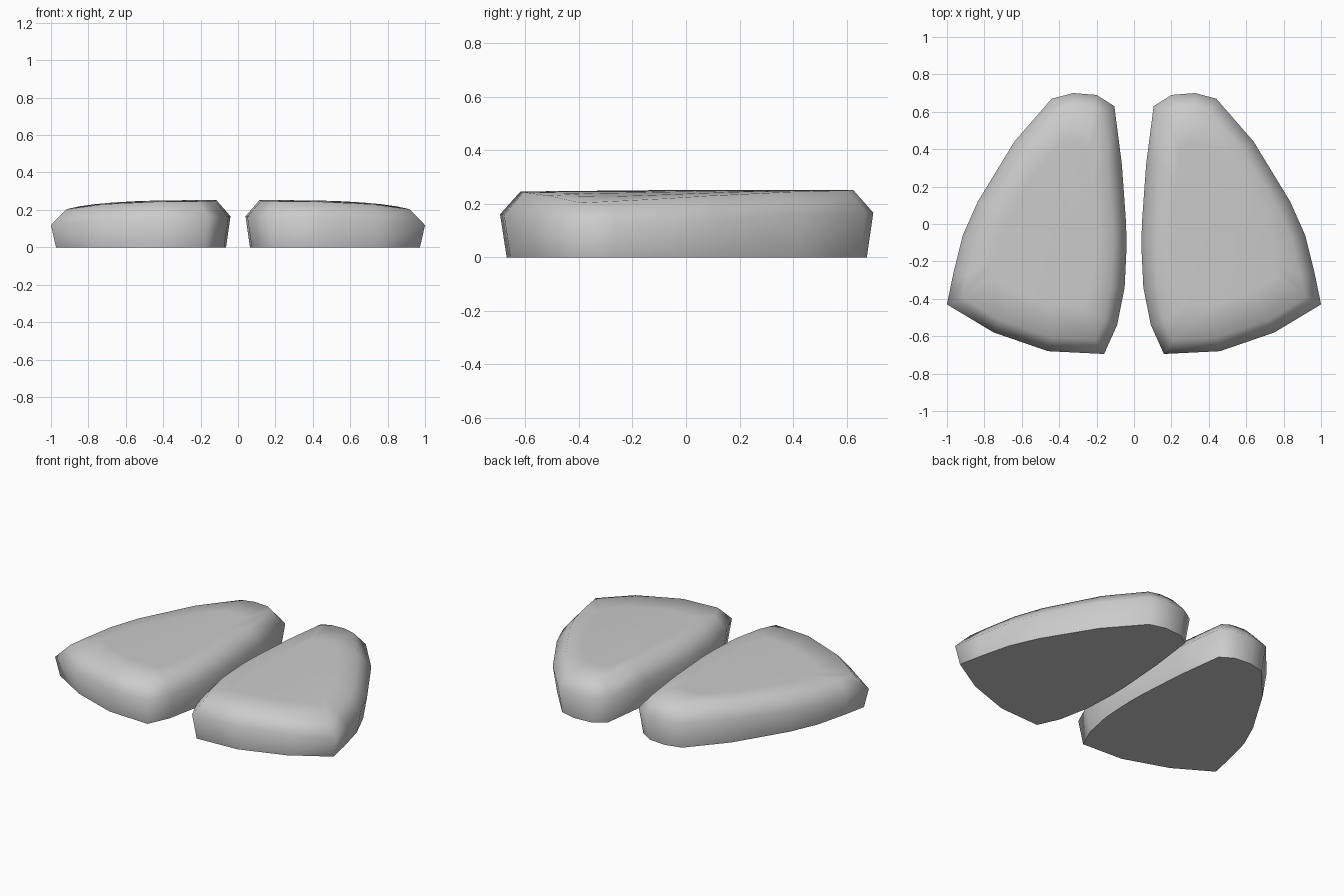
import bpy, bmesh
from mathutils import Vector

if "Cube" in bpy.data.objects:
    bpy.data.objects.remove(bpy.data.objects["Cube"])

# Widest outline of one pad, counter-clockwise from the front inner corner
OUTLINE = [Vector(p) for p in [
    (0.16, -0.695), (0.46, -0.68), (0.75, -0.58), (1.0, -0.43), (0.965, -0.26),
    (0.915, -0.06), (0.835, 0.12), (0.64, 0.44), (0.44, 0.67), (0.325, 0.70),
    (0.20, 0.69), (0.105, 0.63), (0.065, 0.32), (0.042, 0.0), (0.04, -0.13),
    (0.05, -0.34), (0.09, -0.54)]]


def inset(points, d):
    """Move every outline point inward so each edge shifts by d."""
    result = []
    for i, p in enumerate(points):
        a = (p - points[i - 1]).normalized()
        b = (points[(i + 1) % len(points)] - p).normalized()
        na, nb = Vector((-a.y, a.x)), Vector((-b.y, b.x))
        result.append(p + (na + nb) * (d / (1 + na.dot(nb))))
    return result


def top_height(p):
    """Upper surface falls away towards the outer side and slightly to the front."""
    return 0.252 - 0.047 * abs(p.x / 0.93) ** 4 - 0.006 * max(0, -p.y / 0.62)


def build_pad(name, side):
    bm = bmesh.new()
    top = inset(OUTLINE, 0.074)
    centre = sum(top, Vector((0, 0))) / len(top)

    # Side wall, bevelled shoulder and domed top as stacked rings
    layers = [[(p, 0) for p in inset(OUTLINE, 0.024)],
              [(p, top_height(q) - 0.085) for p, q in zip(OUTLINE, top)]]
    for s in (1, 0.7, 0.35):
        layers.append([(q, top_height(q)) for q in (centre.lerp(p, s) for p in top)])
    rings = [[bm.verts.new((side * p.x, p.y, z)) for p, z in layer] for layer in layers]
    n = len(OUTLINE)
    for lo, hi in zip(rings, rings[1:]):
        for i in range(n):
            j = (i + 1) % n
            bm.faces.new((lo[i], lo[j], hi[j], hi[i]))
    tip = bm.verts.new((side * centre.x, centre.y, top_height(centre)))
    for i in range(n):
        bm.faces.new((rings[-1][i], rings[-1][(i + 1) % n], tip))

    # Flat underside with a crisp rim
    base = bm.faces.new(rings[0][::-1])
    bmesh.ops.recalc_face_normals(bm, faces=bm.faces)
    for f in bm.faces:
        f.smooth = True
    for e in base.edges:
        e.smooth = False

    mesh = bpy.data.meshes.new(name)
    bm.to_mesh(mesh)
    bm.free()
    bpy.context.collection.objects.link(bpy.data.objects.new(name, mesh))


build_pad("right_pad", 1)
build_pad("left_pad", -1)
